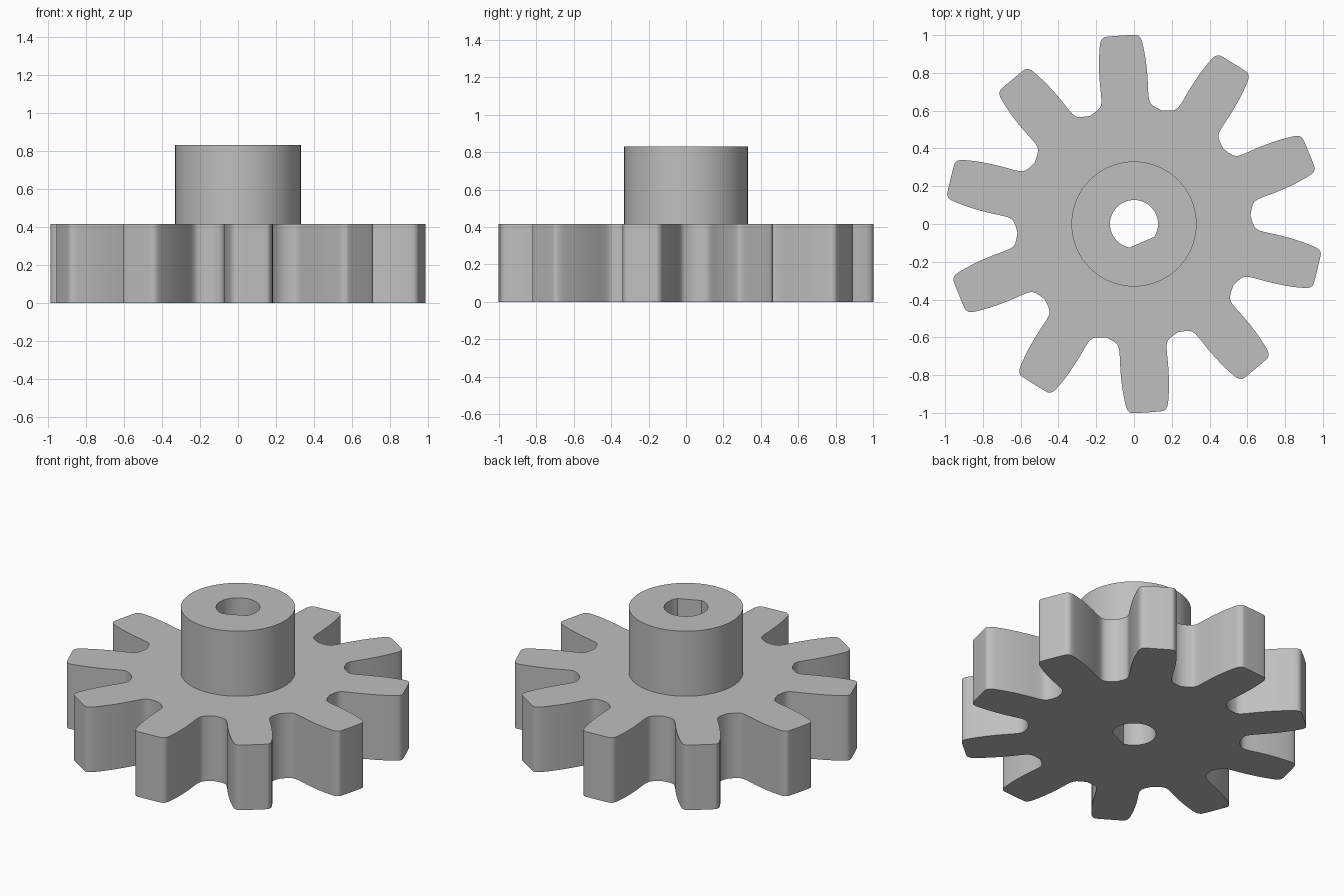
import bpy, bmesh, math
from mathutils import Vector

cube = bpy.data.objects.get("Cube")
if cube:
    bpy.data.objects.remove(cube, do_unlink=True)

TEETH = 10
PITCH = math.tau / TEETH
START = math.radians(94.1)
GEAR_TOP, HUB_TOP = 0.416, 0.832
HUB_R, BORE_R, FLAT_DIST = 0.331, 0.127, 0.105
FLAT_ANGLE = math.radians(-66.4)

# Half of one tooth: (distance along the tooth, half width), tip to valley
half_tooth = [(1.0, 0.0), (0.999, 0.075), (0.992, 0.095), (0.975, 0.107),
              (0.94, 0.115), (0.86, 0.124), (0.77, 0.127), (0.68, 0.125),
              (0.645, 0.128), (0.625, 0.138), (0.608, 0.158)]


def smooth_path(points, steps):
    """Catmull-Rom curve through the points."""
    p = [Vector(q) for q in points]
    p = [2 * p[0] - p[1]] + p + [2 * p[-1] - p[-2]]
    out = []
    for a, b, c, d in zip(p, p[1:], p[2:], p[3:]):
        for i in range(steps):
            t = i / steps
            out.append(0.5 * (2 * b + (c - a) * t + (2 * a - 5 * b + 4 * c - d) * t * t
                              + (3 * b - a - 3 * c + d) * t ** 3))
    return out + [p[-2]]


def polar(r, a):
    return Vector((r * math.cos(a), r * math.sin(a)))


def gear_outline():
    side = smooth_path(half_tooth, 4)
    tooth = [Vector((v.x, -v.y)) for v in reversed(side)] + side[1:]
    pts = []
    for k in range(TEETH):
        a = START + k * PITCH
        pts += [polar(v.length, a + math.atan2(v.y, v.x)) for v in tooth]
        pts.append(polar(0.618, a + PITCH / 2))
    return pts


def circle(r, n=96):
    return [polar(r, math.tau * i / n) for i in range(n)]


def d_bore(n=64):
    """Circle with one flat."""
    half = math.acos(FLAT_DIST / BORE_R)
    span = math.tau - 2 * half
    return [polar(BORE_R, FLAT_ANGLE + half + span * i / n) for i in range(n + 1)]


bm = bmesh.new()


def ring(points, z):
    return [bm.verts.new((p.x, p.y, z)) for p in points]


def wall(low, high):
    n = len(low)
    for i in range(n):
        j = (i + 1) % n
        bm.faces.new((low[i], low[j], high[j], high[i]))


def cap(outer, inner):
    """Flat face between two loops."""
    edges = []
    for loop in (outer, inner):
        for i, v in enumerate(loop):
            w = loop[(i + 1) % len(loop)]
            edges.append(bm.edges.get((v, w)) or bm.edges.new((v, w)))
    bmesh.ops.triangle_fill(bm, edges=edges, use_beauty=True, use_dissolve=False)


# Loops of the toothed disc, hub and bore
teeth_low, teeth_high = (ring(gear_outline(), z) for z in (0, GEAR_TOP))
hub_low, hub_high = (ring(circle(HUB_R), z) for z in (GEAR_TOP, HUB_TOP))
bore_low, bore_high = (ring(d_bore(), z) for z in (0, HUB_TOP))

wall(teeth_low, teeth_high)
wall(hub_low, hub_high)
wall(bore_low, bore_high)
cap(teeth_low, bore_low)
cap(teeth_high, hub_low)
cap(hub_high, bore_high)
bmesh.ops.recalc_face_normals(bm, faces=bm.faces)

mesh = bpy.data.meshes.new("gear_with_hub")
bm.to_mesh(mesh)
bm.free()
gear = bpy.data.objects.new("gear_with_hub", mesh)
bpy.context.collection.objects.link(gear)

# Plain grey
grey = bpy.data.materials.new("grey")
grey.use_nodes = True
colour = (0.52, 0.52, 0.52, 1)
grey.diffuse_color = colour
grey.node_tree.nodes["Principled BSDF"].inputs["Base Color"].default_value = colour
mesh.materials.append(grey)

bpy.ops.object.select_all(action='DESELECT')
gear.select_set(True)
bpy.context.view_layer.objects.active = gear
bpy.ops.object.shade_smooth_by_angle(angle=math.radians(30))
